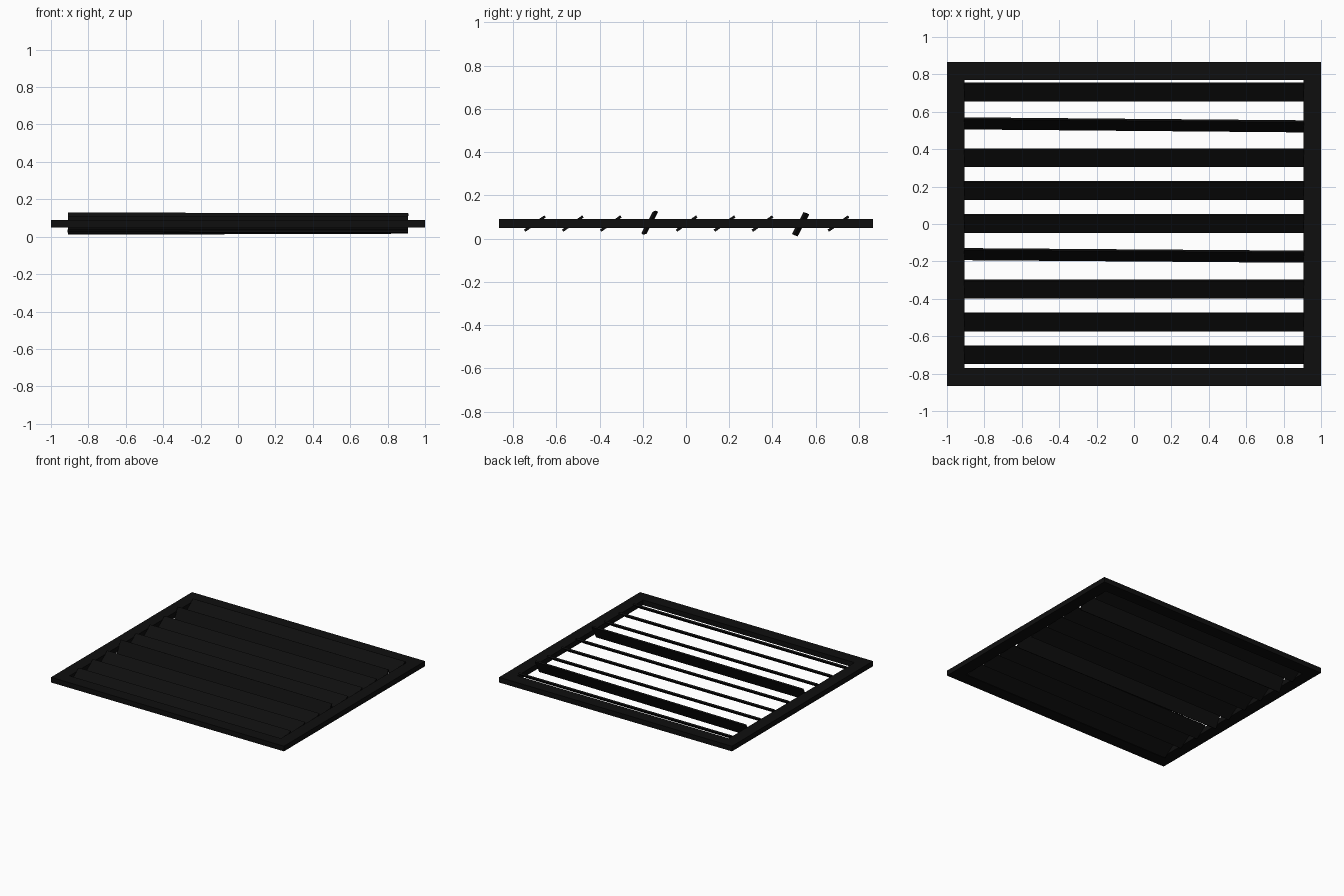
import bpy, bmesh, math
from mathutils import Matrix, Euler

if "Cube" in bpy.data.objects:
    bpy.data.objects.remove(bpy.data.objects["Cube"])

black = bpy.data.materials.new("near black metal")
black.diffuse_color = (0.0045, 0.0045, 0.0045, 1)
black.use_nodes = True
black.node_tree.nodes["Principled BSDF"].inputs["Base Color"].default_value = black.diffuse_color


def finish(name, bm):
    bmesh.ops.recalc_face_normals(bm, faces=bm.faces)
    mesh = bpy.data.meshes.new(name)
    bm.to_mesh(mesh)
    bm.free()
    mesh.materials.append(black)
    obj = bpy.data.objects.new(name, mesh)
    bpy.context.collection.objects.link(obj)
    return obj


# Rectangular outer frame: one closed ring with a rectangular section
bm = bmesh.new()
section = [(1.0, 0.865, 0.05), (1.0, 0.865, 0.09),
           (0.907, 0.77, 0.09), (0.907, 0.77, 0.05)]
corners = [(1, 1), (-1, 1), (-1, -1), (1, -1)]
rings = [[bm.verts.new((sx * x, sy * y, z)) for x, y, z in section]
         for sx, sy in corners]
for i in range(4):
    a, b = rings[i], rings[(i + 1) % 4]
    for j in range(4):
        k = (j + 1) % 4
        bm.faces.new((a[j], a[k], b[k], b[j]))
finish("frame", bm)


# Thin angled louvre slats across the frame
def slat(name, y, z, tilt, roll=0, yaw=0):
    bm = bmesh.new()
    bmesh.ops.create_cube(bm, size=1, matrix=Matrix.Diagonal((1.82, 0.115, 0.012, 1)))
    obj = finish(name, bm)
    obj.location = (0, y, z)
    obj.rotation_euler = Euler((math.radians(tilt), roll, yaw))


# Two slats hang loose: steeper and slightly crooked
loose = {2: (-0.168, 0.074, 62, 0.002, -0.008),
         -0: None}
for i in range(-4, 5):
    y = 0.003 + i * 0.1755
    if i == 3:
        slat("loose_slat_back", 0.53, 0.067, 62, -0.003, -0.0088)
    elif i == -1:
        slat("loose_slat_middle", -0.168, 0.074, 62, 0.002, -0.0075)
    else:
        slat(f"slat_{i + 5}", y, 0.07, 35)
